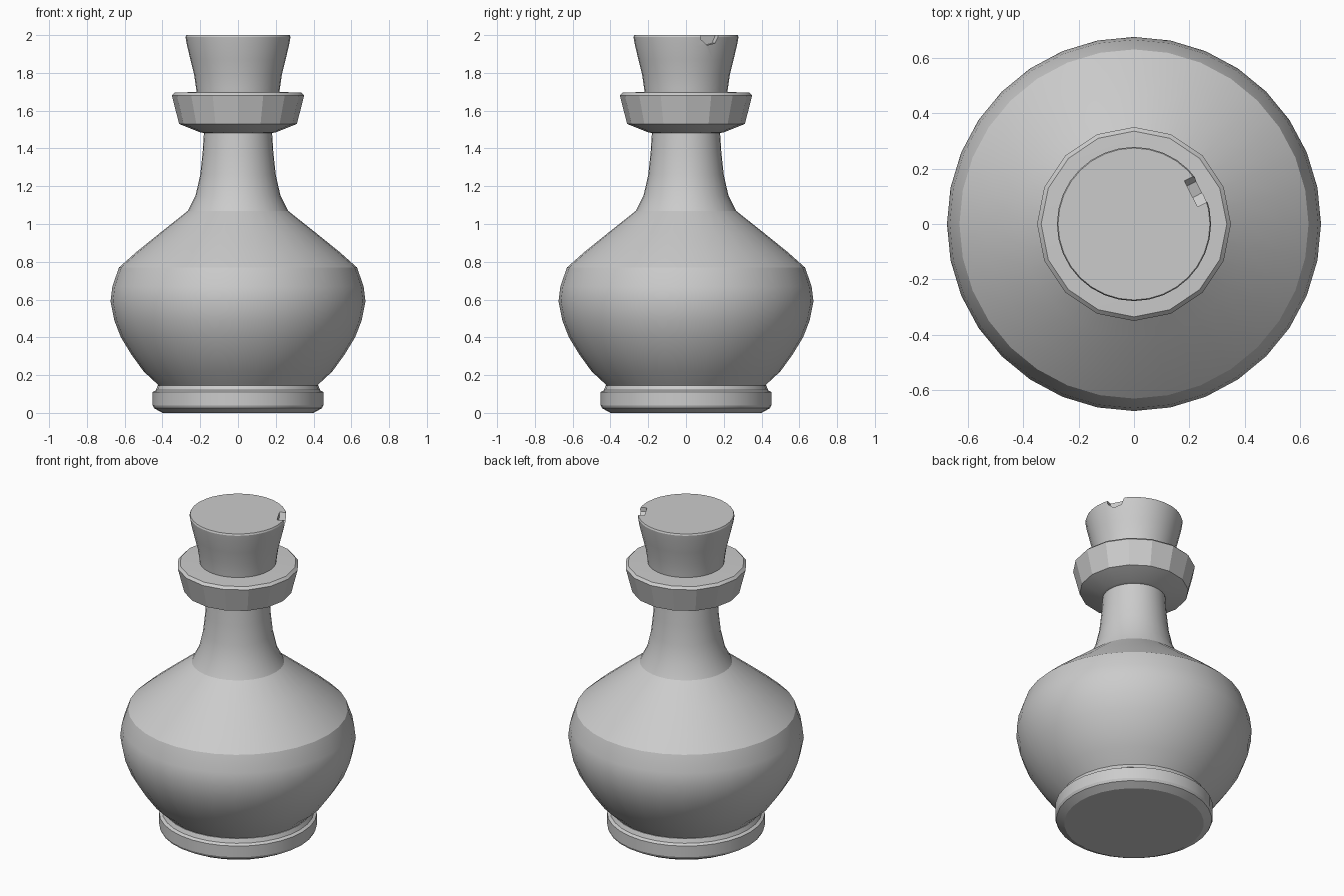
import bpy, bmesh
from math import cos, sin, radians, tau
from mathutils import Matrix

if "Cube" in bpy.data.objects:
    bpy.data.objects.remove(bpy.data.objects["Cube"], do_unlink=True)

grey = bpy.data.materials.new("plain grey")
grey.use_nodes = True
colour = (0.6, 0.6, 0.6, 1)
grey.diffuse_color = colour
grey.node_tree.nodes["Principled BSDF"].inputs["Base Color"].default_value = colour


def add_object(name, bm):
    bmesh.ops.recalc_face_normals(bm, faces=bm.faces)
    mesh = bpy.data.meshes.new(name)
    bm.to_mesh(mesh)
    bm.free()
    mesh.materials.append(grey)
    obj = bpy.data.objects.new(name, mesh)
    bpy.context.collection.objects.link(obj)
    return obj


def lathe(name, profile, sides):
    """Turn a (radius, height) profile about z and cap both ends."""
    bm = bmesh.new()
    rings = [[bm.verts.new((r * cos(tau * i / sides), r * sin(tau * i / sides), z))
              for i in range(sides)] for r, z in profile]
    for low, high in zip(rings, rings[1:]):
        for i in range(sides):
            j = (i + 1) % sides
            bm.faces.new((low[i], low[j], high[j], high[i]))
    bm.faces.new(rings[0])
    bm.faces.new(rings[-1])
    return add_object(name, bm)


def smooth(obj, angle):
    bpy.ops.object.select_all(action="DESELECT")
    obj.select_set(True)
    bpy.context.view_layer.objects.active = obj
    bpy.ops.object.shade_smooth_by_angle(angle=radians(angle))


# Foot ring with a stepped top
foot = lathe("foot", [(0.40, 0), (0.445, 0.025), (0.452, 0.04), (0.452, 0.11),
                      (0.435, 0.12), (0.425, 0.145), (0.38, 0.15)], 32)

# Round belly running up into the neck
body = lathe("body", [(0.40, 0.12), (0.43, 0.155), (0.50, 0.22), (0.565, 0.31),
                      (0.62, 0.40), (0.655, 0.49), (0.675, 0.59), (0.665, 0.67),
                      (0.63, 0.77), (0.54, 0.85), (0.41, 0.955), (0.265, 1.07),
                      (0.225, 1.15), (0.20, 1.26), (0.187, 1.38), (0.18, 1.49)], 32)

# Faceted lip
lip = lathe("lip", [(0.17, 1.48), (0.20, 1.485), (0.312, 1.53), (0.35, 1.68),
                    (0.335, 1.695), (0.20, 1.70)], 16)

# Flared stopper
stopper = lathe("stopper", [(0.215, 1.66), (0.222, 1.72), (0.232, 1.79), (0.252, 1.87),
                            (0.271, 1.95), (0.278, 1.99), (0.274, 2.0)], 32)

# Small chip broken out of the stopper rim
bm = bmesh.new()
bmesh.ops.create_cone(bm, cap_ends=True, segments=7, radius1=0.055, radius2=0.055, depth=0.09)
bmesh.ops.rotate(bm, verts=bm.verts, matrix=Matrix.Rotation(radians(90), 3, "Y"))
bmesh.ops.rotate(bm, verts=bm.verts, matrix=Matrix.Rotation(radians(27), 3, "Z"))
bmesh.ops.translate(bm, verts=bm.verts, vec=(0.247, 0.127, 2.0))
cutter = add_object("chip_cutter", bm)
cut = stopper.modifiers.new("chip", "BOOLEAN")
cut.operation = "DIFFERENCE"
cut.solver = "EXACT"
cut.object = cutter

for part, angle in ((foot, 20), (body, 21), (lip, 20), (stopper, 30)):
    smooth(part, angle)

# Bake the chip so no helper remains
bpy.context.view_layer.objects.active = stopper
bpy.ops.object.modifier_move_to_index(modifier="chip", index=0)
bpy.ops.object.modifier_apply(modifier="chip")
bpy.data.objects.remove(cutter, do_unlink=True)
